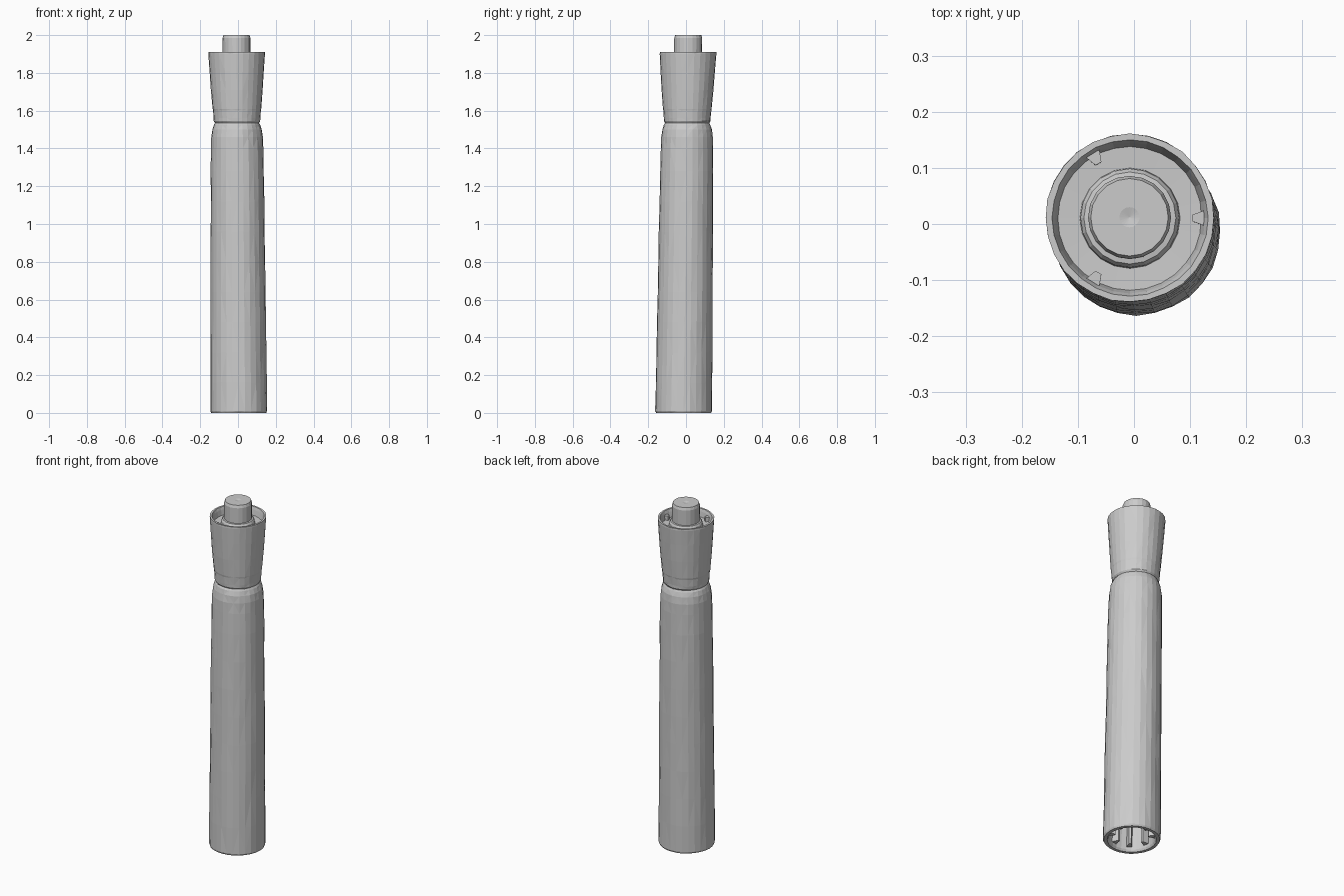
import bpy, bmesh, math, random
from mathutils import Vector

random.seed(4)
cube = bpy.data.objects.get("Cube")
if cube:
    bpy.data.objects.remove(cube, do_unlink=True)

grey = bpy.data.materials.new("light grey")
grey.use_nodes = True
colour = (0.6, 0.6, 0.6, 1)
grey.diffuse_color = colour
grey.node_tree.nodes["Principled BSDF"].inputs["Base Color"].default_value = colour


def finish(bm, name):
    """Lean the part slightly along the shared axis and make an object of it."""
    for v in bm.verts:
        t = v.co.z / 2
        v.co.x += 0.004 - 0.012 * t
        v.co.y += -0.013 + 0.025 * t
    bmesh.ops.recalc_face_normals(bm, faces=bm.faces)
    mesh = bpy.data.meshes.new(name)
    bm.to_mesh(mesh)
    bm.free()
    mesh.materials.append(grey)
    obj = bpy.data.objects.new(name, mesh)
    bpy.context.collection.objects.link(obj)
    return obj


def lathe(name, profile, sides, jitter=0.0):
    """Spin (radius, height) points around z; a zero radius closes the end."""
    bm = bmesh.new()
    rings = []
    for r, z in profile:
        if r == 0:
            rings.append([bm.verts.new((0, 0, z))])
            continue
        ring = []
        for i in range(sides):
            a = math.tau * i / sides
            rr = r + random.uniform(-jitter, jitter)
            ring.append(bm.verts.new((rr * math.cos(a), rr * math.sin(a), z)))
        rings.append(ring)
    for low, high in zip(rings, rings[1:]):
        for i in range(sides):
            j = (i + 1) % sides
            quad = [low[i % len(low)], low[j % len(low)],
                    high[j % len(high)], high[i % len(high)]]
            bm.faces.new(list(dict.fromkeys(quad)))
    bmesh.ops.triangulate(bm, faces=[f for f in bm.faces if len(f.verts) > 3])
    return finish(bm, name)


# Long tapering barrel, hollow at its lower end
barrel = [(0, 0.14), (0.115, 0.14), (0.122, 0.012), (0.128, 0), (0.146, 0),
          (0.15, 0.01)]
barrel += [(0.15 - 0.011 * k / 9, 0.16 * k) for k in range(1, 9)]
barrel += [(0.138, 1.4), (0.136, 1.46), (0.131, 1.5), (0.123, 1.525), (0.117, 1.535)]
lathe("barrel", barrel, 28, 0.0012)

# Flared head with a raised rim around a recessed end
head = [(0.117, 1.535), (0.123, 1.545), (0.124, 1.56), (0.127, 1.6), (0.129, 1.61),
        (0.137, 1.71), (0.144, 1.81), (0.15, 1.9), (0.15, 1.91), (0.139, 1.91),
        (0.134, 1.895), (0.128, 1.865), (0, 1.86)]
lathe("head", head, 28, 0.0008)

# End button and the collar at its foot
lathe("collar", [(0.09, 1.855), (0.088, 1.885), (0.082, 1.895), (0.07, 1.897)], 20)
lathe("button", [(0.073, 1.86), (0.074, 1.985), (0.069, 2), (0.018, 2), (0, 1.996)], 20)


def wedges(name, count, start, inner, outer, z0, z1, width):
    """Ring of small radial blocks that narrow toward the axis."""
    bm = bmesh.new()
    for k in range(count):
        a = start + math.tau * k / count
        out = Vector((math.cos(a), math.sin(a), 0))
        side = Vector((-out.y, out.x, 0)) * width / 2
        corners = [[bm.verts.new(out * r + side * s + Vector((0, 0, z)))
                    for r, s in ((outer, -1), (outer, 1), (inner, 0.4), (inner, -0.4))]
                   for z in (z0, z1)]
        low, high = corners
        bm.faces.new(low)
        bm.faces.new(high)
        for i in range(4):
            j = (i + 1) % 4
            bm.faces.new((low[i], low[j], high[j], high[i]))
    return finish(bm, name)


# Ribs in the hollow lower end, and small tabs inside the head rim
wedges("base_ribs", 8, 0.2, 0.085, 0.119, 0.025, 0.14, 0.03)
wedges("rim_tabs", 3, 0.0, 0.112, 0.136, 1.862, 1.89, 0.03)
